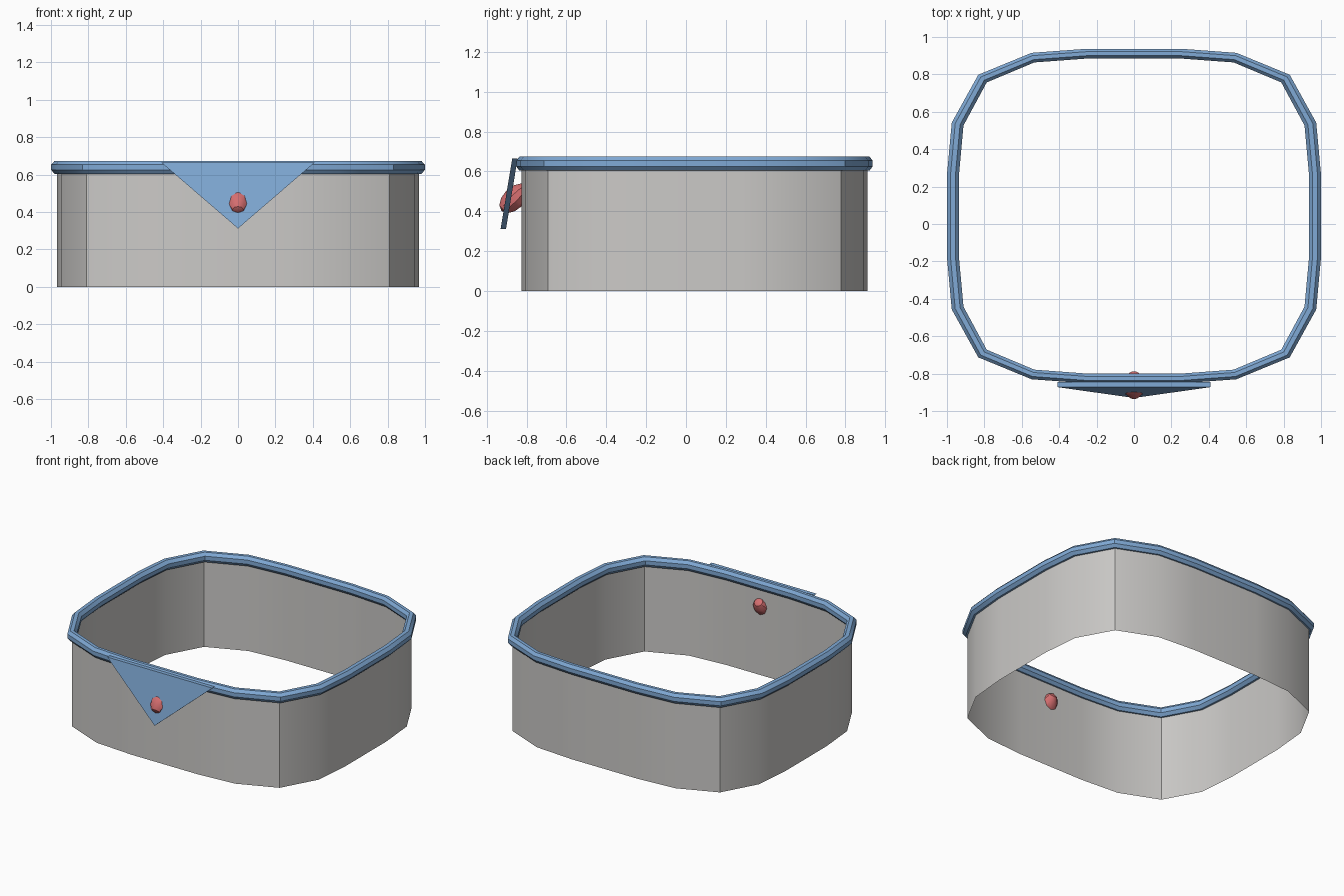
import bpy, bmesh, math
from mathutils import Matrix, Vector

cube = bpy.data.objects.get("Cube")
if cube:
    bpy.data.objects.remove(cube, do_unlink=True)


def material(name, rgb):
    m = bpy.data.materials.new(name)
    m.use_nodes = True
    m.diffuse_color = (*rgb, 1)
    m.node_tree.nodes["Principled BSDF"].inputs["Base Color"].default_value = (*rgb, 1)
    return m


GREY = material("warm grey", (0.60, 0.59, 0.575))
BLUE = material("soft blue", (0.215, 0.40, 0.67))
RED = material("coral red", (0.66, 0.155, 0.16))


def finish(name, bm, mat):
    bmesh.ops.recalc_face_normals(bm, faces=bm.faces)
    mesh = bpy.data.meshes.new(name)
    bm.to_mesh(mesh)
    bm.free()
    mesh.materials.append(mat)
    obj = bpy.data.objects.new(name, mesh)
    bpy.context.collection.objects.link(obj)
    bpy.ops.object.select_all(action='DESELECT')
    obj.select_set(True)
    bpy.context.view_layer.objects.active = obj
    bpy.ops.object.shade_smooth_by_angle(angle=math.radians(32))
    return obj


# Rounded-square outline: one quarter mirrored into a counter-clockwise loop
CENTRE_Y = 0.0425
quarter = [(0.967, 0.23), (0.943, 0.492), (0.81, 0.735), (0.54, 0.847), (0.255, 0.868)]
half = quarter + [(-x, y) for x, y in reversed(quarter)]
outline = [Vector(p) for p in half + [(-x, -y) for x, y in half]]
N = len(outline)


def mitre(i):
    """Outward mitre direction at an outline point."""
    a = (outline[i] - outline[i - 1]).normalized()
    b = (outline[(i + 1) % N] - outline[i]).normalized()
    na, nb = Vector((a.y, -a.x)), Vector((b.y, -b.x))
    return (na + nb) / (1 + na.dot(nb))


def loft(rings, closed):
    """Bridge closed rings of points with quads."""
    bm = bmesh.new()
    rows = [[bm.verts.new(p) for p in ring] for ring in rings]
    for r in range(len(rows) if closed else len(rows) - 1):
        lo, hi = rows[r], rows[(r + 1) % len(rows)]
        for i in range(N):
            j = (i + 1) % N
            bm.faces.new((lo[i], lo[j], hi[j], hi[i]))
    return bm


# Open thin wall
wall = [[(p.x, p.y + CENTRE_Y, z) for p in outline] for z in (0, 0.64)]
finish("wall", loft(wall, False), GREY)

# Rim with an eight-sided section
rings = []
for k in range(8):
    a = math.radians(22.5 + 45 * k)
    c, s = math.cos(a) / math.cos(math.pi / 8), math.sin(a) / math.cos(math.pi / 8)
    ring = []
    for i, p in enumerate(outline):
        m = mitre(i)
        ring.append((p.x + m.x * c * 0.032, p.y + m.y * c * 0.026 + CENTRE_Y, 0.639 + s * 0.035))
    rings.append(ring)
finish("rim", loft(rings, True), BLUE)

# Leaning triangular flap at the front
bm = bmesh.new()
corners = [(-0.41, -0.872, 0.665), (0.41, -0.872, 0.665), (0, -0.93, 0.312)]
front = [bm.verts.new(p) for p in corners]
back = [bm.verts.new((x, y + 0.027, z)) for x, y, z in corners]
bm.faces.new(front)
bm.faces.new(back)
for i in range(3):
    j = (i + 1) % 3
    bm.faces.new((front[i], front[j], back[j], back[i]))
finish("front_flap", bm, BLUE)

# Tilted oval button running through the flap and wall
bm = bmesh.new()
bmesh.ops.create_uvsphere(
    bm, u_segments=10, v_segments=6, radius=1,
    matrix=Matrix.Translation((0, -0.862, 0.465))
    @ Matrix.Rotation(math.radians(-45), 4, 'X')
    @ Matrix.Diagonal((0.062, 0.055, 0.09, 1)))
finish("button", bm, RED)
